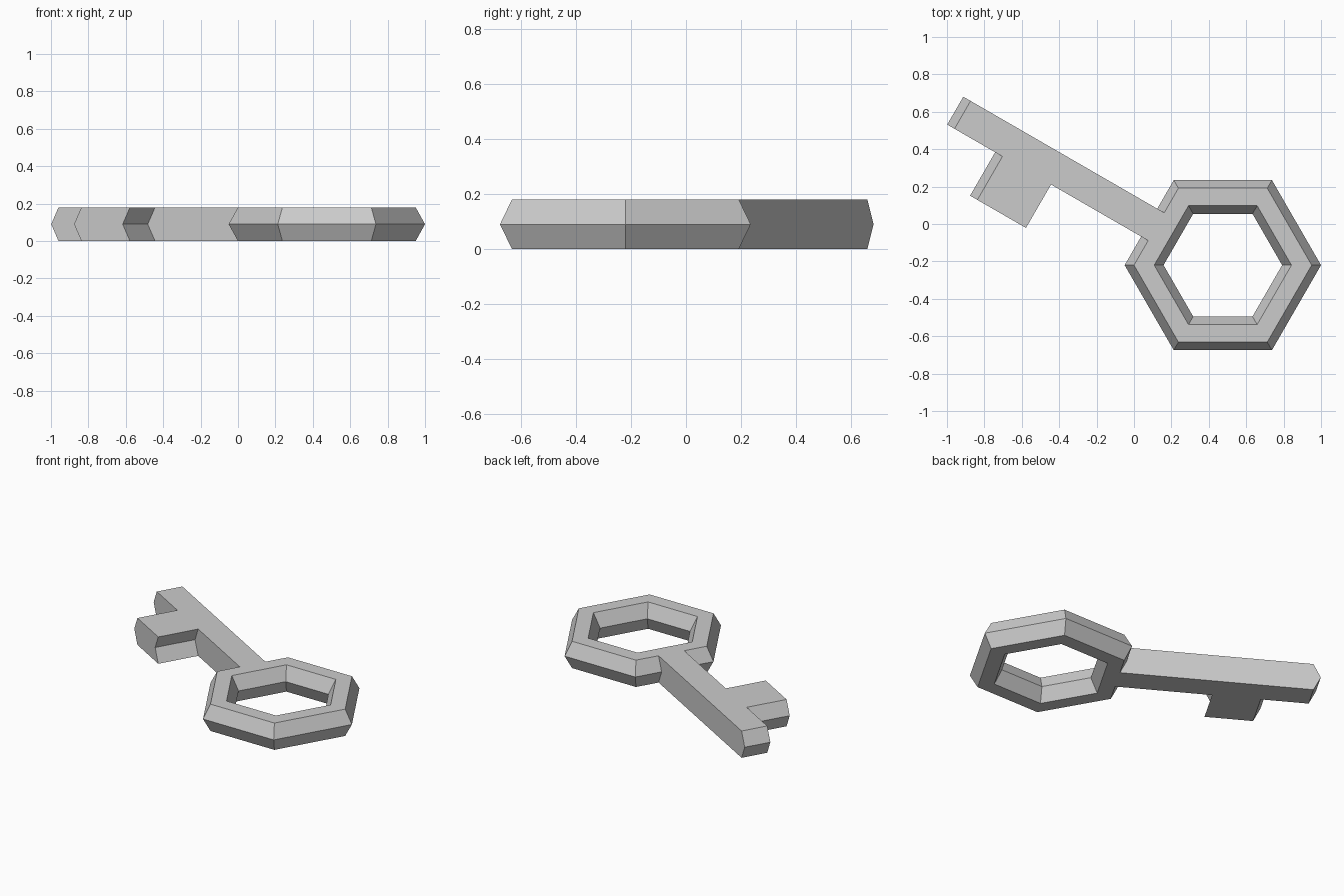
import bpy, bmesh, math
from mathutils import Vector

if "Cube" in bpy.data.objects:
    bpy.data.objects.remove(bpy.data.objects["Cube"])

HALF = 0.09                      # half thickness
CENTRE = Vector((0.475, -0.22))  # middle of the ring handle
ANGLE = math.radians(150)        # direction of the blade

grey = bpy.data.materials.new("plain grey")
grey.diffuse_color = (0.6, 0.6, 0.6, 1)
grey.use_nodes = True
grey.node_tree.nodes["Principled BSDF"].inputs["Base Color"].default_value = grey.diffuse_color


def finish(bm, name):
    bmesh.ops.recalc_face_normals(bm, faces=bm.faces[:])
    mesh = bpy.data.meshes.new(name)
    bm.to_mesh(mesh)
    bm.free()
    mesh.materials.append(grey)
    obj = bpy.data.objects.new(name, mesh)
    bpy.context.collection.objects.link(obj)
    return obj


def bridge(bm, a, b):
    for i in range(len(a)):
        j = (i + 1) % len(a)
        bm.faces.new((a[i], a[j], b[j], b[i]))


# Hexagonal ring handle: six-sided section swept round six corners
section = [(0.525, HALF), (0.475, 2 * HALF), (0.367, 2 * HALF),
           (0.317, HALF), (0.367, 0), (0.475, 0)]
bm = bmesh.new()
rings = []
for k in range(6):
    a = math.radians(60 * k)
    rings.append([bm.verts.new((CENTRE.x + r * math.cos(a),
                                CENTRE.y + r * math.sin(a), z))
                  for r, z in section])
for k in range(6):
    bridge(bm, rings[k], rings[(k + 1) % 6])
finish(bm, "ring_handle")

# Blade with bit: outline along (u) and across (v) the blade,
# its middle layer pushed toward the tip to make the pointed ends
outline = [(0.411, -0.086), (1.607, -0.086), (1.607, 0.086), (1.311, 0.086),
           (1.311, 0.354), (1.011, 0.354), (1.011, 0.086), (0.411, 0.086)]
along = Vector((math.cos(ANGLE), math.sin(ANGLE)))
across = Vector((-along.y, along.x))
bm = bmesh.new()
layers = []
for z, push in ((0, 0), (HALF, 0.045), (2 * HALF, 0)):
    layer = []
    for u, v in outline:
        p = CENTRE + along * (u + push) + across * v
        layer.append(bm.verts.new((p.x, p.y, z)))
    layers.append(layer)
bridge(bm, layers[0], layers[1])
bridge(bm, layers[1], layers[2])
bm.faces.new(layers[0])
bm.faces.new(layers[2])
finish(bm, "blade_with_bit")
